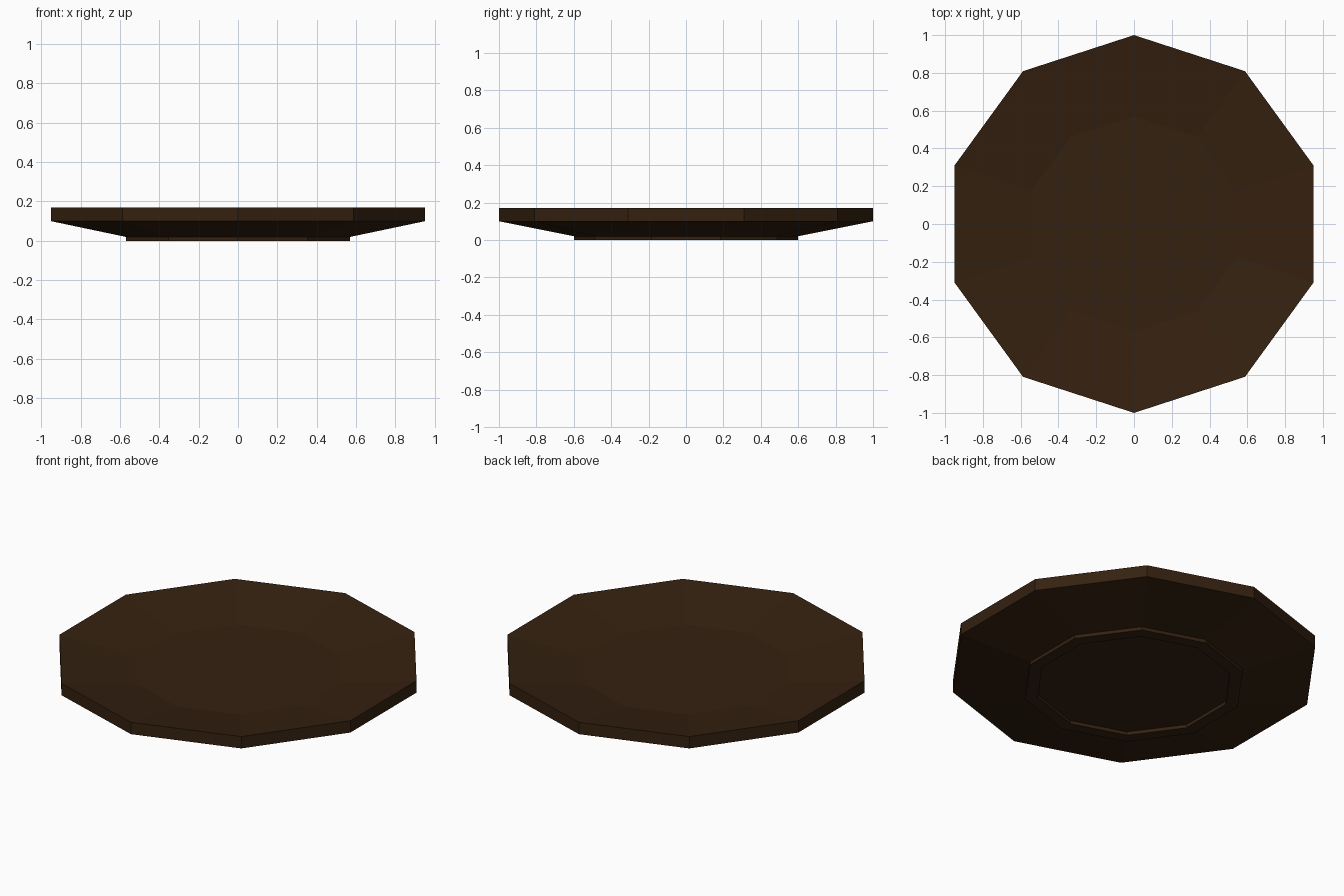
import bpy, bmesh
from math import sin, cos, pi

if "Cube" in bpy.data.objects:
    bpy.data.objects.remove(bpy.data.objects["Cube"])

SIDES = 10
# (radius, height) from the dish floor, over the rim, to the recess under the foot
PROFILE = [(0.57, 0.10), (1.0, 0.17), (1.0, 0.10), (0.6, 0.02),
           (0.6, 0.0), (0.53, 0.0), (0.53, 0.02)]

# Plate body: ten-sided lathe of the profile
bm = bmesh.new()
rings = [[bm.verts.new((r * sin(2 * pi * i / SIDES), r * cos(2 * pi * i / SIDES), z))
          for i in range(SIDES)] for r, z in PROFILE]
for a, b in zip(rings, rings[1:]):
    for i in range(SIDES):
        j = (i + 1) % SIDES
        bm.faces.new((a[i], a[j], b[j], b[i]))

# Dish floor and recessed underside
bm.faces.new(rings[0])
bm.faces.new(rings[-1])
bmesh.ops.recalc_face_normals(bm, faces=bm.faces)

mesh = bpy.data.meshes.new("plate")
bm.to_mesh(mesh)
bm.free()
plate = bpy.data.objects.new("plate", mesh)
bpy.context.collection.objects.link(plate)

# Dark brown wood
wood = bpy.data.materials.new("dark_wood")
wood.diffuse_color = (0.035, 0.015, 0.005, 1)
wood.use_nodes = True
wood.node_tree.nodes["Principled BSDF"].inputs["Base Color"].default_value = wood.diffuse_color
mesh.materials.append(wood)
